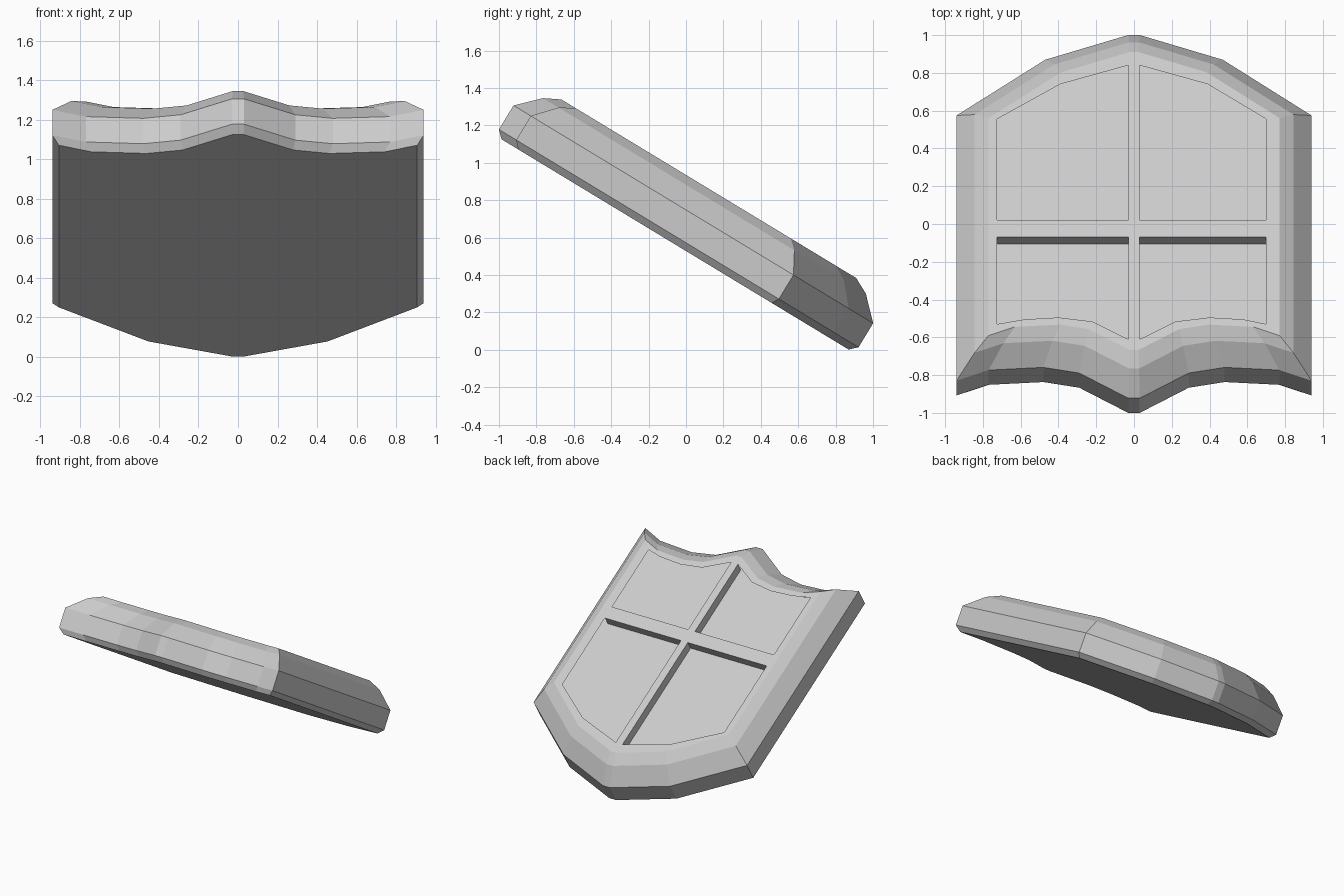
import bpy, bmesh, math
from mathutils import Matrix, Vector

cube = bpy.data.objects.get("Cube")
if cube:
    bpy.data.objects.remove(cube, do_unlink=True)

TILT = math.radians(31.2)
C, S = math.cos(TILT), math.sin(TILT)
# Shield axes: across, towards the top edge, out of the face
LEAN = Matrix(((-1, 0, 0, 0), (0, -C, S, 0), (0, S, C, 0), (0, 0, 0, 1)))
MIDDLE = 0.343
FACE, FLOOR = 0.80, 0.732

grey = bpy.data.materials.new("light_grey")
grey.use_nodes = True
grey.diffuse_color = (0.6, 0.6, 0.6, 1)
grey.node_tree.nodes["Principled BSDF"].inputs["Base Color"].default_value = (0.6, 0.6, 0.6, 1)


def finish(bm, name):
    """Lean the mesh back and turn it into an object."""
    bm.transform(LEAN)
    mesh = bpy.data.meshes.new(name)
    bm.to_mesh(mesh)
    bm.free()
    mesh.materials.append(grey)
    obj = bpy.data.objects.new(name, mesh)
    bpy.context.collection.objects.link(obj)
    return obj


# Half outline: pointed bottom, straight side, scalloped top
half = [(0.03, -0.782), (0.47, -0.629), (0.94, -0.284), (0.94, 1.358),
        (0.77, 1.292), (0.48, 1.275), (0.29, 1.31), (0.03, 1.466)]
outline = half + [(-x, t) for x, t in reversed(half)]


def ring(bm, scale, height):
    return [bm.verts.new((x * scale, MIDDLE + (t - MIDDLE) * scale, height))
            for x, t in outline]


def loop_edges(bm, verts):
    return [bm.edges.new((a, b)) for a, b in zip(verts, verts[1:] + verts[:1])]


# Body: bevelled shell lofted through scaled outlines
bm = bmesh.new()
sections = [(0.965, 0.452), (1, 0.49), (1, 0.64), (0.898, 0.755), (0.82, FACE)]
rings = [ring(bm, *sec) for sec in sections]
for low, high in zip(rings, rings[1:]):
    for i in range(len(low)):
        j = (i + 1) % len(low)
        bm.faces.new((low[i], low[j], high[j], high[i]))
bm.faces.new(rings[0][::-1])

# Panel openings: first and last points lie on the cross bars
lower = [(0.03, -0.498), (0.39, -0.381), (1, -0.165), (1, 0.461), (0.03, 0.461)]
upper = [(0.03, 1.198), (0.22, 1.088), (0.40, 1.063), (0.58, 1.075),
         (1, 1.104), (1, 0.566), (0.03, 0.566)]
rim = [bm.edges.get((a, b)) for a, b in zip(rings[-1], rings[-1][1:] + rings[-1][:1])]
openings = []
for side, outer in ((1, 0.725), (-1, 0.70)):
    for panel in (lower, upper):
        verts = [bm.verts.new((side * (outer if x == 1 else x), t, FACE)) for x, t in panel]
        rim += loop_edges(bm, verts)
        openings.append(verts)
bmesh.ops.triangle_fill(bm, edges=rim, use_beauty=True, use_dissolve=False, normal=(0, 0, 1))

# Sides of the cross bars, dropping to the recessed floor
for verts in openings:
    path = [verts[-2], verts[-1], verts[0]]
    feet = [bm.verts.new((v.co.x, v.co.y, FLOOR)) for v in path]
    for i in range(2):
        bm.faces.new((path[i], path[i + 1], feet[i + 1], feet[i]))
bmesh.ops.recalc_face_normals(bm, faces=bm.faces[:])
finish(bm, "shield_body")

# Recessed floor running under the rim
bm = bmesh.new()
bm.faces.new(ring(bm, 0.83, FLOOR))
finish(bm, "recessed_floor")
